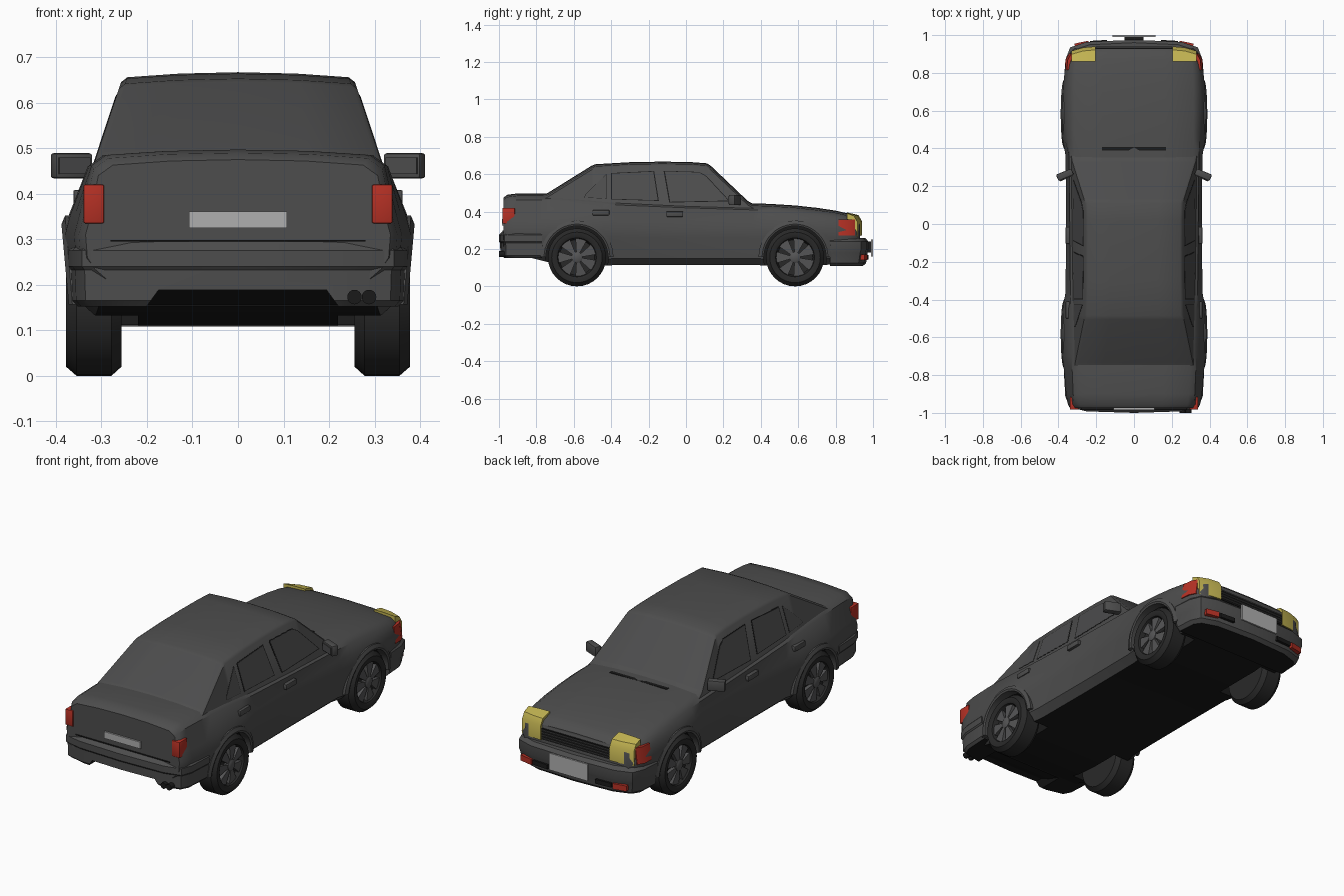
import bpy, bmesh, math
from mathutils import Vector, Matrix

if "Cube" in bpy.data.objects:
    bpy.data.objects.remove(bpy.data.objects["Cube"])


def mat(name, *rgb):
    m = bpy.data.materials.new(name)
    m.diffuse_color = (*rgb, 1)
    m.use_nodes = True
    m.node_tree.nodes["Principled BSDF"].inputs["Base Color"].default_value = m.diffuse_color
    return m


PAINT = mat("charcoal paint", .075, .075, .075)
DARK = mat("black trim", .01, .01, .01)
GLASS = mat("tinted glass", .072, .072, .073)
TYRE = mat("tyre rubber", .022, .022, .022)
RIM = mat("wheel metal", .09, .09, .092)
PLATE = mat("plate grey", .43, .43, .43)
RED = mat("red lens", .46, .03, .018)
YELLOW = mat("yellow lens", .55, .46, .085)


def finish(name, bm, *mats):
    bmesh.ops.recalc_face_normals(bm, faces=bm.faces)
    me = bpy.data.meshes.new(name)
    bm.to_mesh(me)
    bm.free()
    ob = bpy.data.objects.new(name, me)
    bpy.context.collection.objects.link(ob)
    for m in mats:
        me.materials.append(m)
    return ob


def loft(name, rings, mats, rule=None):
    """Skin closed rings of equal length; rule(ring, point) gives the material index."""
    bm = bmesh.new()
    vs = [[bm.verts.new(p) for p in r] for r in rings]
    n = len(rings[0])
    for i in range(len(vs) - 1):
        for j in range(n):
            k = (j + 1) % n
            f = bm.faces.new((vs[i][j], vs[i][k], vs[i + 1][k], vs[i + 1][j]))
            f.material_index = rule(i, j) if rule else 0
    bm.faces.new(vs[0])
    bm.faces.new(vs[-1])
    return finish(name, bm, *mats)


def box(name, x, y, z, m, bevel=0.0, turn=0.0):
    bm = bmesh.new()
    bmesh.ops.create_cube(bm, size=1)
    bmesh.ops.scale(bm, vec=(abs(x[1] - x[0]), y[1] - y[0], z[1] - z[0]), verts=bm.verts)
    if bevel:
        bmesh.ops.bevel(bm, geom=bm.edges[:], offset=bevel, segments=2, profile=.5, affect='EDGES')
    bmesh.ops.rotate(bm, matrix=Matrix.Rotation(turn, 3, 'Z'), verts=bm.verts)
    bmesh.ops.translate(bm, vec=(sum(x) / 2, sum(y) / 2, sum(z) / 2), verts=bm.verts)
    return finish(name, bm, m)


def prism(name, pts, vec, *mats):
    v = Vector(vec)
    return loft(name, [pts, [Vector(p) + v for p in pts]], mats)


def lathe(name, prof, c, s, mats, n=32):
    """Spin (radius, x) points round the axle through c=(y, z)."""
    rings = []
    for r, x in prof:
        rings.append([(s * x, c[0] + r * math.cos(math.tau * k / n),
                       c[1] + r * math.sin(math.tau * k / n)) for k in range(n)])
    return loft(name, rings, mats)


def cut(ob, cutter):
    for f in cutter.data.polygons:
        f.material_index = 1
    cutter.hide_render = True
    mod = ob.modifiers.new("cut", 'BOOLEAN')
    mod.operation, mod.solver, mod.object = 'DIFFERENCE', 'EXACT', cutter
    bpy.context.view_layer.objects.active = ob
    bpy.ops.object.modifier_apply(modifier="cut")
    bpy.data.objects.remove(cutter)


def mirrored(half, y):
    """Half section from bottom centre to top centre -> full ring."""
    return [(x, y, z) for x, z in half] + [(-x, y, z) for x, z in half[-2:0:-1]]


# Lower body: y, bottom, half width, shoulder half width, deck height
stations = [(-.975, .20, .335, .295, .465), (-.955, .19, .35, .305, .48), (-.90, .17, .36, .31, .487),
            (-.78, .14, .37, .315, .487), (-.70, .12, .38, .318, .485), (-.58, .11, .383, .32, .478),
            (-.45, .11, .378, .322, .468), (-.36, .115, .362, .325, .46), (0, .115, .36, .328, .445),
            (.36, .115, .362, .332, .434), (.45, .11, .378, .335, .431), (.58, .11, .383, .335, .423),
            (.70, .11, .378, .335, .41), (.80, .12, .368, .333, .395), (.87, .12, .358, .325, .379),
            (.912, .13, .335, .31, .366), (.93, .15, .312, .29, .348)]
rings = []
for y, b, w, t, h in stations:
    rings.append(mirrored([(0, b), (w - .06, b), (w - .02, b + .035), (w - .004, min(.26, h - .1)),
                           (w, min(.31, h - .08)), (w - .012, min(.355, h - .05)), (t + .012, h - .025),
                           (t - .02, h - .002), (t * .5, h + .007), (0, h + .01)], y))
body = loft("car_body", rings, (PAINT, DARK), lambda i, j: int(j in (0, 17)))
AXLES = (-.583, .583)
for y in AXLES:
    for s in (1, -1):
        cut(body, lathe("arch_cutter", [(.168, .22), (.168, .5)], (y, .157), s, (PAINT, DARK), 40))


# Cabin
def side_x(z):
    return .31 - (z - .485) * .33


roof = [(-.76, .478), (-.735, .492), (-.505, .635), (-.485, .643), (-.3, .654), (-.13, .657),
        (.02, .655), (.11, .648), (.13, .637), (.33, .447), (.36, .43)]
rings = []
for y, h in roof:
    e = side_x(h - .012)
    rings.append(mirrored([(0, .40), (side_x(.40), .40), (e, h - .012), (e - .014, h - .001),
                           (e * .5, h + .007), (0, h + .01)], y))
loft("cabin", rings, (PAINT, GLASS), lambda i, j: 1 if i in (1, 8) and 3 <= j <= 6 else 0)

# Side windows with thin dark surrounds
windows = {"front_window": [(-.12, .618), (.07, .612), (.11, .59), (.235, .455), (-.09, .448)],
           "rear_window": [(-.40, .606), (-.17, .617), (-.145, .457), (-.40, .465)],
           "quarter_window": [(-.425, .602), (-.425, .468), (-.545, .475), (-.535, .495)]}
for name, poly in windows.items():
    cy = sum(p[0] for p in poly) / len(poly)
    cz = sum(p[1] for p in poly) / len(poly)
    for s in (1, -1):
        for part, k, off, m in (("_surround", 1.0, .001, DARK), ("_glass", .955, .002, GLASS)):
            pts = []
            for y, z in poly:
                y, z = cy + (y - cy) * k, cz + (z - cz) * k
                pts.append((s * (side_x(z) + off), y, z))
            prism(name + part, pts, (-s * .006, 0, 0), m)


# Bumpers
def bumper(name, outline, levels):
    rings = []
    for z, d in levels:
        half = [(x - d, y - math.copysign(d, y) if i > 1 else y) for i, (x, y) in enumerate(outline)]
        half[-1] = (0, half[-1][1])
        rings.append([(x, y, z) for x, y in half] + [(-x, y, z) for x, y in half[-2::-1]])
    ob = loft(name, rings, (PAINT, DARK))
    for f in ob.data.polygons:
        if f.normal.z < -.9:
            f.material_index = 1
    return ob


bumper("front_bumper", [(.37, .77), (.363, .87), (.338, .935), (.25, .964), (0, .975)],
       [(.108, .03), (.125, .012), (.18, .004), (.195, 0), (.24, 0), (.258, .015)])
rear = bumper("rear_bumper", [(.372, -.77), (.364, -.91), (.343, -.97), (.25, -.992), (0, -1.0)],
              [(.152, .02), (.165, .008), (.232, .006), (.24, 0), (.275, 0), (.296, .02)])
cut(rear, prism("valance_cutter", [(-.21, -1.1, .14), (-.175, -1.1, .188), (.195, -1.1, .188), (.23, -1.1, .14)],
                (0, .26, 0), PAINT, DARK))
box("boot_seam", (-.28, .28), (-.981, -.96), (.295, .298), DARK)

# Wheels and arch lips
for y in AXLES:
    end = "rear_" if y < 0 else "front_"
    c = (y, .155)
    for s in (1, -1):
        lathe(end + "tyre", [(.095, .345), (.104, .372), (.115, .378), (.135, .378), (.155, .355), (.155, .278),
                             (.135, .256), (.06, .256)], c, s, (TYRE,))
        lathe(end + "hub", [(.03, .345), (.03, .37), (.022, .375)], c, s, (RIM,), 12)
        for k in range(7):
            a = math.tau * (k + .5) / 7
            pts = []
            for r, wd in ((.022, -.008), (.101, -.031), (.101, .031), (.022, .008)):
                pts.append((s * (.368 if r < .05 else .362), c[0] + r * math.cos(a) - wd * math.sin(a),
                            c[1] + r * math.sin(a) + wd * math.cos(a)))
            prism(end + "spoke", pts, (-s * .02, 0, 0), RIM)
        lip = []
        for k in range(25):
            a = math.pi * k / 24
            t = .016 * (1 - math.sin(a))
            lip.append([(s * (x - t), y + r * math.cos(a), .157 + r * math.sin(a))
                        for r, x in ((.166, .34), (.166, .384), (.176, .388), (.195, .38), (.195, .34))])
        loft(end + "arch_lip", lip, (PAINT,))

# Lights, mirrors and handles on both sides
for s in (1, -1):
    def pair(name, x, y, z, m, bevel=0.0, turn=0.0):
        return box(name, sorted((s * x[0], s * x[1])), y, z, m, bevel, s * turn)

    side = [(.86, .272), (.94, .272), (.94, .35), (.922, .381), (.86, .396)]
    loft("headlight", [[(s * x, y - (d if y > .9 else 0), z - d * .2) for y, z in side]
                       for x, d in ((.205, 0), (.27, .006), (.332, .024))], (YELLOW,))
    prism("front_indicator", [(s * .30, .815, .272), (s * .367, .815, .272), (s * .363, .868, .272),
                              (s * .344, .903, .272), (s * .30, .903, .272)], (-s * .012, 0, .086), RED)
    pair("fog_light", (.235, .31), (.90, .963), (.14, .17), RED, 0, -.2)
    pair("fog_recess", (.14, .23), (.90, .972), (.145, .168), DARK, 0, -.06)
    pair("tail_light", (.294, .34), (-.982, -.915), (.335, .42), RED, .004)
    pair("door_mirror", (.322, .41), (.243, .279), (.434, .489), PAINT, .006, -.4)
    pair("mirror_glass", (.322, .396), (.239, .245), (.443, .48), GLASS, 0, -.4)
    for y0, z0 in ((-.5, .378), (-.105, .37)):
        pair("door_handle", (.335, .362), (y0, y0 + .09), (z0 + .002, z0 + .03), PAINT, .004)

# Grille, plates, trim and exhaust
box("grille", (-.203, .203), (.91, .935), (.275, .335), DARK)
for k in range(4):
    box("grille_bar", (-.2, .2), (.925, .939), (.284 + .014 * k, .287 + .014 * k), PAINT)
box("front_plate", (-.115, .115), (.99, 1.0), (.16, .25), PLATE)
box("plate_mount", (-.05, .05), (.95, .991), (.18, .24), DARK)
box("rear_plate", (-.108, .108), (-.984, -.97), (.325, .361), PLATE)
box("wiper_cowl", (-.17, .17), (.388, .408), (.434, .4425), DARK)
for x in (.256, .288):
    bm = bmesh.new()
    bmesh.ops.create_cone(bm, cap_ends=True, segments=16, radius1=.016, radius2=.016, depth=.12,
                          matrix=Matrix.Translation((x, -.94, .173)) @ Matrix.Rotation(math.pi / 2, 4, 'X'))
    finish("exhaust_pipe", bm, DARK)

# Smooth shading with crisp edges
bpy.ops.object.select_all(action='SELECT')
bpy.context.view_layer.objects.active = body
bpy.ops.object.shade_smooth_by_angle(angle=math.radians(35))
